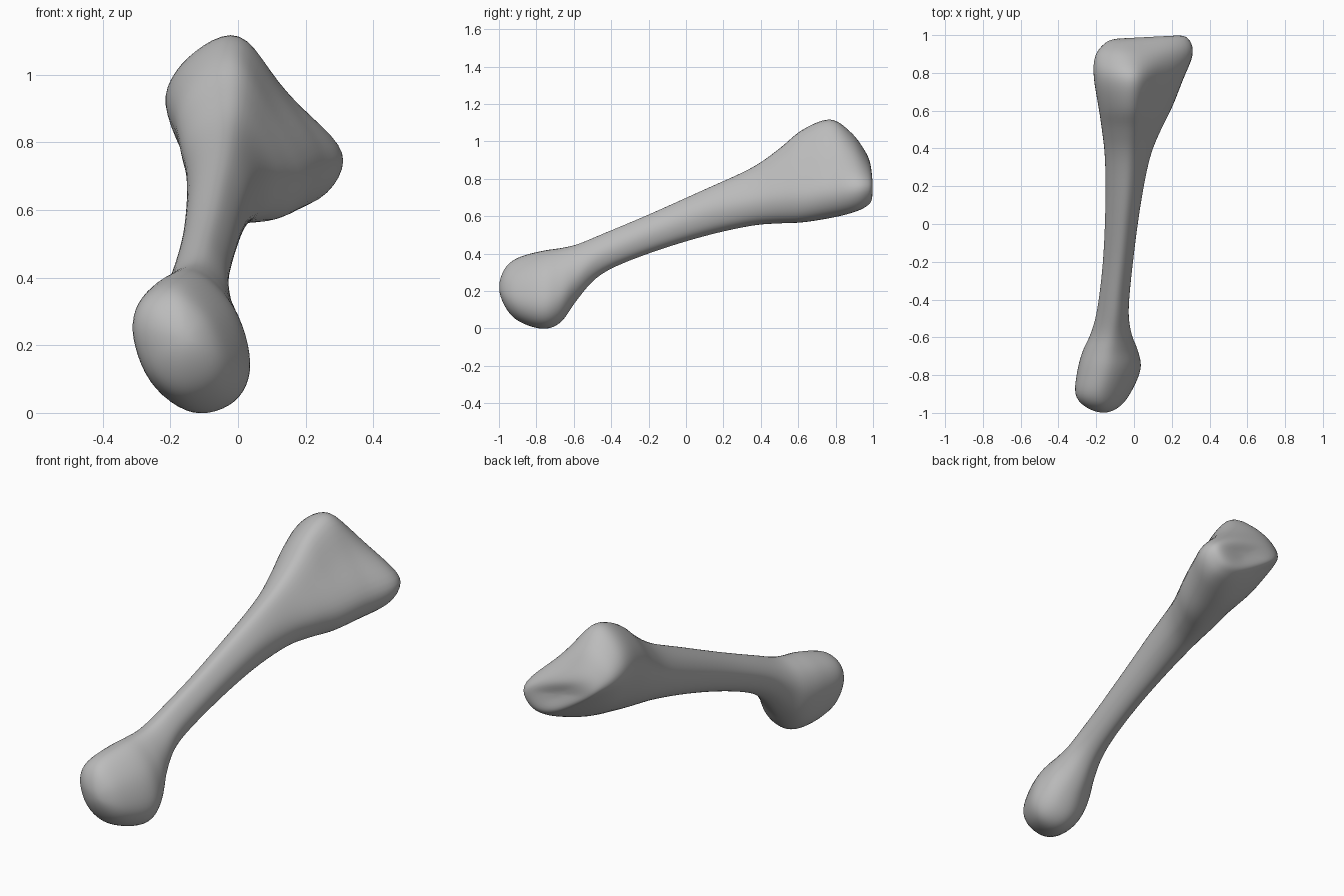
import bpy
import bmesh

cube = bpy.data.objects.get("Cube")
if cube:
    bpy.data.objects.remove(cube, do_unlink=True)

# Cross-section outlines in a unit box, clockwise from the top
KNOB = [(.48, 1), (.85, .74), (1, .34), (.86, .08), (.5, 0), (.16, .2), (0, .6), (.12, .89)]
SHAFT = [(.6, 1), (.92, .75), (1, .45), (.85, .13), (.5, 0), (.13, .2), (0, .55), (.2, .86)]
HEAD = [(.46, 1), (.73, .67), (1, .29), (.88, .03), (.55, 0), (.18, .24), (0, .6), (.14, .87)]
BACK = [(.26, 1), (.7, .76), (1, .4), (.88, .03), (.62, .02), (.28, .34), (0, .72), (.06, .95)]
OUTLINES = [KNOB, SHAFT, HEAD, BACK]

# Stations along the bone: y, x min, x max, z min, z max, outline blend
STATIONS = [
    (-1, -.16, -.16, .22, .22, 0),
    (-.97, -.255, -.08, .12, .32, 0),
    (-.9, -.312, -.02, .04, .38, 0),
    (-.77, -.3, .037, -.004, .417, 0),
    (-.67, -.272, .022, .03, .432, .2),
    (-.58, -.23, -.013, .155, .452, .6),
    (-.45, -.195, -.028, .292, .505, 1),
    (-.2, -.165, -.005, .4, .61, 1),
    (.1, -.152, .035, .493, .745, 1),
    (.35, -.155, .085, .548, .86, 1.3),
    (.5, -.172, .145, .56, .965, 1.6),
    (.62, -.19, .205, .565, 1.065, 1.9),
    (.77, -.215, .265, .588, 1.124, 2),
    (.88, -.212, .312, .615, 1.055, 2.4),
    (.95, -.175, .305, .645, .97, 2.8),
    (.99, -.1, .25, .69, .885, 3),
    (.98, .08, .08, .79, .79, 3),
]
STEPS = 6       # rings between two stations
AROUND = 6      # points between two outline corners
LEAN = .018     # how far the head's low corner reaches behind its high one


def spline(a, b, c, d, t):
    """Smooth curve from b to c, for tuples of any length."""
    return [q + .5 * t * (r - p + t * (2 * p - 5 * q + 4 * r - s + t * (3 * (q - r) + s - p)))
            for p, q, r, s in zip(a, b, c, d)]


def mirrored(station):
    """Swap the bounds so that the surface rounds over at an end."""
    y, x0, x1, z0, z1, blend = station
    return (y, x1, x0, z1, z0, blend)


def smooth_outline(corners):
    """Closed smooth outline, stretched to fill the unit box exactly."""
    n = len(corners)
    pts = [spline(*(corners[(i + k) % n] for k in (-1, 0, 1, 2)), j / AROUND)
           for i in range(n) for j in range(AROUND)]
    low = [min(p[k] for p in pts) for k in (0, 1)]
    high = [max(p[k] for p in pts) for k in (0, 1)]
    return [[(p[k] - low[k]) / (high[k] - low[k]) for k in (0, 1)] for p in pts]


def blended_outline(blend):
    blend = min(max(blend, 0), len(OUTLINES) - 1)
    i = min(int(blend), len(OUTLINES) - 2)
    t = blend - i
    return smooth_outline([[u + (v - u) * t for u, v in zip(p, q)]
                           for p, q in zip(OUTLINES[i], OUTLINES[i + 1])])


# Loft the rings from the rounded knob to the broad three-cornered head
keys = [mirrored(STATIONS[1])] + STATIONS + [mirrored(STATIONS[-2])]
rows = [spline(*keys[i:i + 4], j / STEPS)
        for i in range(len(keys) - 3) for j in range(STEPS)]
rows.append(STATIONS[-1])

bm = bmesh.new()
rings = []
for y, x0, x1, z0, z1, blend in rows:
    lean = LEAN * max(blend - 2, 0) * (x1 - x0) / .35
    rings.append([bm.verts.new((x0 + (x1 - x0) * u, y + lean * (u - .5), z0 + (z1 - z0) * v))
                  for u, v in blended_outline(blend)])
for ring, following in zip(rings, rings[1:]):
    for k in range(len(ring)):
        bm.faces.new((ring[k - 1], ring[k], following[k], following[k - 1]))
bmesh.ops.remove_doubles(bm, verts=bm.verts, dist=.0005)

# Soften the surface a little
for _ in range(4):
    bmesh.ops.smooth_vert(bm, verts=bm.verts, factor=.5,
                          use_axis_x=True, use_axis_y=True, use_axis_z=True)
bmesh.ops.recalc_face_normals(bm, faces=bm.faces)
for face in bm.faces:
    face.smooth = True

mesh = bpy.data.meshes.new("bone")
bm.to_mesh(mesh)
bm.free()
bone = bpy.data.objects.new("bone", mesh)
bpy.context.collection.objects.link(bone)

# Plain grey surface
colour = (.5, .5, .5, 1)
grey = bpy.data.materials.new("plain grey")
grey.use_nodes = True
grey.diffuse_color = colour
grey.node_tree.nodes["Principled BSDF"].inputs["Base Color"].default_value = colour
mesh.materials.append(grey)
